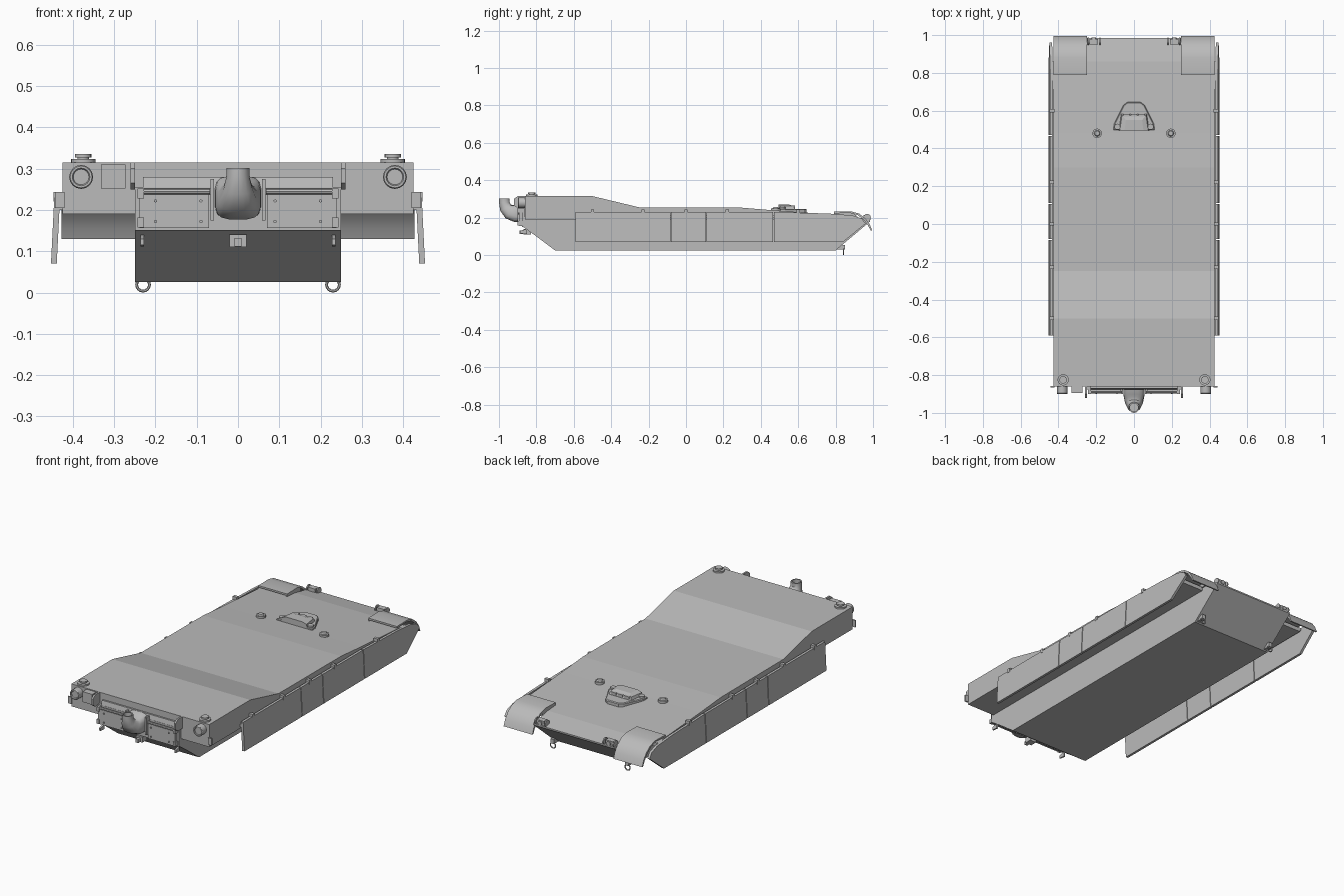
import bpy, bmesh, math
from mathutils import Matrix, Vector

cube = bpy.data.objects.get("Cube")
if cube:
    bpy.data.objects.remove(cube)

paint = bpy.data.materials.new("hull_grey")
paint.use_nodes = True
GREY = (0.5, 0.5, 0.5, 1)
paint.diffuse_color = GREY
paint.node_tree.nodes["Principled BSDF"].inputs["Base Color"].default_value = GREY
SIDES = (("left", 1), ("right", -1))


def finish(name, bm, smooth=False):
    bmesh.ops.recalc_face_normals(bm, faces=bm.faces)
    mesh = bpy.data.meshes.new(name)
    bm.to_mesh(mesh)
    bm.free()
    mesh.materials.append(paint)
    ob = bpy.data.objects.new(name, mesh)
    bpy.context.collection.objects.link(ob)
    if smooth:
        bpy.ops.object.select_all(action='DESELECT')
        ob.select_set(True)
        bpy.context.view_layer.objects.active = ob
        bpy.ops.object.shade_smooth_by_angle(angle=math.radians(40))
    return ob


def prism(name, profile, x0, x1, lean=0, smooth=False):
    """Side profile of (y, z) points extruded across x; lean splays the bottom."""
    bm = bmesh.new()
    ends = []
    for x in (x0, x1):
        out = math.copysign(lean, x)
        ends.append([bm.verts.new((x + out * (0.23 - z), y, z)) for y, z in profile])
    a, b = ends
    bm.faces.new(a)
    bm.faces.new(b)
    for i in range(len(a)):
        j = (i + 1) % len(a)
        bm.faces.new((a[i], a[j], b[j], b[i]))
    return finish(name, bm, smooth)


def box(name, x, y, z):
    """Box from three (low, high) ranges."""
    return prism(name, [(y[0], z[0]), (y[1], z[0]), (y[1], z[1]), (y[0], z[1])], x[0], x[1])


def cylinder(name, centre, radius, depth, axis='Z', top=None, n=16):
    bm = bmesh.new()
    turn = {'Z': Matrix(), 'Y': Matrix.Rotation(math.pi / 2, 4, 'X'),
            'X': Matrix.Rotation(math.pi / 2, 4, 'Y')}[axis]
    bmesh.ops.create_cone(bm, cap_ends=True, segments=n, radius1=radius,
                          radius2=radius if top is None else top, depth=depth,
                          matrix=Matrix.Translation(centre) @ turn)
    return finish(name, bm, True)


def loft(name, rings, smooth=True):
    bm = bmesh.new()
    loops = [[bm.verts.new(p) for p in ring] for ring in rings]
    n = len(loops[0])
    for a, b in zip(loops, loops[1:]):
        for i in range(n):
            j = (i + 1) % n
            bm.faces.new((a[i], a[j], b[j], b[i]))
    bm.faces.new(loops[0])
    bm.faces.new(loops[-1])
    return finish(name, bm, smooth)


def ring(name, centre, radius, thick):
    """Upright ring facing the front."""
    n, m = 16, 6
    bm = bmesh.new()
    grid = []
    for i in range(n):
        a = math.tau * i / n
        out = Vector((math.cos(a), 0, math.sin(a)))
        grid.append([bm.verts.new(Vector(centre) + out * (radius + thick * math.cos(math.tau * k / m))
                                  + Vector((0, thick * math.sin(math.tau * k / m), 0))) for k in range(m)])
    for i in range(n):
        a, b = grid[i], grid[(i + 1) % n]
        for k in range(m):
            l = (k + 1) % m
            bm.faces.new((a[k], a[l], b[l], b[k]))
    return finish(name, bm, True)


# Hull: wide upper body over a narrow lower tub with a nose
prism("upper_hull", [(-0.86, 0.19), (-0.86, 0.315), (-0.5, 0.315), (-0.25, 0.255),
                     (0.3, 0.253), (0.48, 0.238), (0.86, 0.212), (0.86, 0.19)], -0.425, 0.425)
prism("lower_hull", [(-0.87, 0.15), (-0.8, 0.1), (-0.7, 0.025), (0.8, 0.025), (0.985, 0.18),
                     (0.985, 0.188), (0.86, 0.212), (0.5, 0.215), (-0.87, 0.215)], -0.25, 0.25)

# Driver hatch: tapered rounded plate, raised cover and periscopes
def hatch_outline(scale, z):
    pts = [(-0.11, 0.497), (0.11, 0.497), (0.105, 0.53), (0.055, 0.63),
           (0.035, 0.645), (-0.035, 0.645), (-0.055, 0.63), (-0.105, 0.53)]
    return [(x * scale, 0.56 + (y - 0.56) * scale, z) for x, y in pts]

loft("hatch_plate", [hatch_outline(1, 0.22), hatch_outline(1, 0.243), hatch_outline(0.95, 0.247)], False)
loft("hatch_cover", [[(x * w, y, z) for x, y in ((-1, 0.495), (1, 0.495), (0.85, back), (-0.85, back))]
                     for w, back, z in ((0.082, 0.585, 0.24), (0.075, 0.575, 0.262), (0.05, 0.55, 0.27))], False)
for x in (-0.04, 0, 0.04):
    box("periscope", (x - 0.016, x + 0.016), (0.545, 0.582), (0.24, 0.264))

# Front plate: frame, split armoured panels, bolts and hinge rails
box("front_plate", (-0.25, 0.25), (-0.877, -0.86), (0.15, 0.255))
prism("front_plate_cap", [(-0.877, 0.25), (-0.87, 0.28), (-0.858, 0.28), (-0.858, 0.25)], -0.23, 0.23)
for side, s in SIDES:
    def span(a, b):
        return tuple(sorted((s * a, s * b)))
    box(side + "_front_panel", span(0.07, 0.238), (-0.893, -0.875), (0.156, 0.238))
    cylinder(side + "_panel_hinge", (s * 0.155, -0.89, 0.245), 0.007, 0.175, 'X', n=8)
    for x in (0.09, 0.2):
        for z in (0.172, 0.222):
            cylinder(side + "_panel_bolt", (s * x, -0.895, z), 0.004, 0.008, 'Y', n=6)
    for z in (0.17, 0.24):
        box(side + "_panel_latch", span(0.228, 0.243), (-0.9, -0.875), (z - 0.012, z + 0.012))
    box(side + "_exhaust_frame", span(0.058, 0.067), (-0.9, -0.875), (0.175, 0.275))

    # Front lamps, filler caps, brackets and small flaps
    cylinder(side + "_front_lamp", (s * 0.38, -0.877, 0.28), 0.028, 0.034, 'Y')
    ring(side + "_front_lamp_rim", (s * 0.38, -0.895, 0.28), 0.024, 0.005)
    cylinder(side + "_filler_base", (s * 0.375, -0.825, 0.318), 0.03, 0.01)
    cylinder(side + "_filler_stem", (s * 0.375, -0.825, 0.325), 0.014, 0.012)
    cylinder(side + "_filler_cap", (s * 0.375, -0.825, 0.331), 0.02, 0.008)
    prism(side + "_bracket", [(-0.86, 0.25), (-0.9, 0.25), (-0.92, 0.265), (-0.92, 0.3),
                              (-0.9, 0.315), (-0.86, 0.315)], s * 0.25, s * 0.26)
    box(side + "_corner_flap", span(0.42, 0.443), (-0.866, -0.858), (0.205, 0.243))
    prism(side + "_front_tow_lug", [(-0.85, 0.112), (-0.885, 0.115), (-0.885, 0.13), (-0.85, 0.14)],
          s * 0.228, s * 0.236)

    # Skirts in four panels with a pointed last panel
    cuts = [-0.59, -0.08, 0.11, 0.47]
    for a, b in zip(cuts, cuts[1:]):
        prism(side + "_skirt_panel", [(a, 0.07), (b - 0.004, 0.07), (b - 0.004, 0.23), (a, 0.23)],
              s * 0.431, s * 0.445, 0.05)
    prism(side + "_skirt_end", [(0.47, 0.07), (0.84, 0.07), (0.96, 0.168), (0.94, 0.195), (0.89, 0.212),
                                (0.76, 0.222), (0.47, 0.23)], s * 0.431, s * 0.445, 0.05)
    box(side + "_skirt_rail", span(0.422, 0.434), (-0.59, 0.86), (0.2, 0.214))
    for y in (-0.5, -0.23, 0.0, 0.22, 0.6):
        box(side + "_skirt_clip", span(0.422, 0.447), (y - 0.009, y + 0.009), (0.22, 0.243))

    # Curved rear fenders
    arch = [(0.79, 0.232), (0.88, 0.234), (0.925, 0.222), (0.96, 0.195), (0.983, 0.163), (0.996, 0.13)]
    inner = [(y - 0.008, z - 0.008 if z > 0.14 else z) for y, z in reversed(arch[1:])]
    prism(side + "_fender", arch + inner + [(0.79, 0.222)], s * 0.25, s * 0.427, smooth=True)
    prism(side + "_fender_skirting", [(0.79, 0.205), (0.79, 0.232), (0.88, 0.232), (0.92, 0.205)],
          s * 0.25, s * 0.257)

    # Rear lamps with guards, tow rings and deck studs
    box(side + "_rear_lamp", span(0.19, 0.235), (0.95, 0.98), (0.186, 0.214))
    for x in (0.18, 0.242):
        cylinder(side + "_rear_lamp_guard", (s * x, 0.968, 0.2), 0.02, 0.006, 'X', n=12)
    cylinder(side + "_rear_lamp_glass", (s * 0.212, 0.983, 0.2), 0.012, 0.008, 'Y')
    box(side + "_tow_ring_mount", span(0.22, 0.24), (0.8, 0.85), (0.03, 0.055))
    ring(side + "_tow_ring", (s * 0.23, 0.843, 0.019), 0.0155, 0.0035)
    cylinder(side + "_deck_stud", (s * 0.195, 0.48, 0.243), 0.025, 0.014)
    cylinder(side + "_deck_stud_top", (s * 0.195, 0.48, 0.253), 0.017, 0.008, top=0.012)
    cylinder(side + "_hatch_bolt", (s * 0.088, 0.515, 0.25), 0.016, 0.012, n=10)

# Single equipment box and towing pintle
box("equipment_box", (-0.332, -0.272), (-0.895, -0.86), (0.252, 0.31))
box("pintle_base", (-0.02, 0.02), (-0.87, -0.83), (0.11, 0.14))
box("pintle_hook", (-0.008, 0.008), (-0.89, -0.86), (0.112, 0.132))

# Exhaust elbow: wide mouth at the plate, narrowing and turning upward
rings = []
for y, z, half_w, half_d, tilt in ((-0.875, 0.23, 0.056, 0.052, 0), (-0.91, 0.226, 0.055, 0.05, 10),
                                   (-0.94, 0.232, 0.048, 0.044, 35), (-0.962, 0.252, 0.036, 0.035, 65),
                                   (-0.971, 0.28, 0.028, 0.029, 90), (-0.971, 0.302, 0.028, 0.029, 90),
                                   (-0.971, 0.302, 0.022, 0.022, 90), (-0.971, 0.275, 0.022, 0.022, 90)):
    t = math.radians(tilt)
    rings.append([])
    for k in range(16):
        a = math.tau * (k + 0.5) / 16
        # Squarish section at the mouth, round at the outlet
        p = 0.5 + 0.5 * tilt / 90
        u = math.copysign(abs(math.cos(a)) ** p, math.cos(a)) * half_w
        v = math.copysign(abs(math.sin(a)) ** p, math.sin(a)) * half_d
        rings[-1].append((u, y + v * math.sin(t), z + v * math.cos(t)))
loft("exhaust_elbow", rings)
